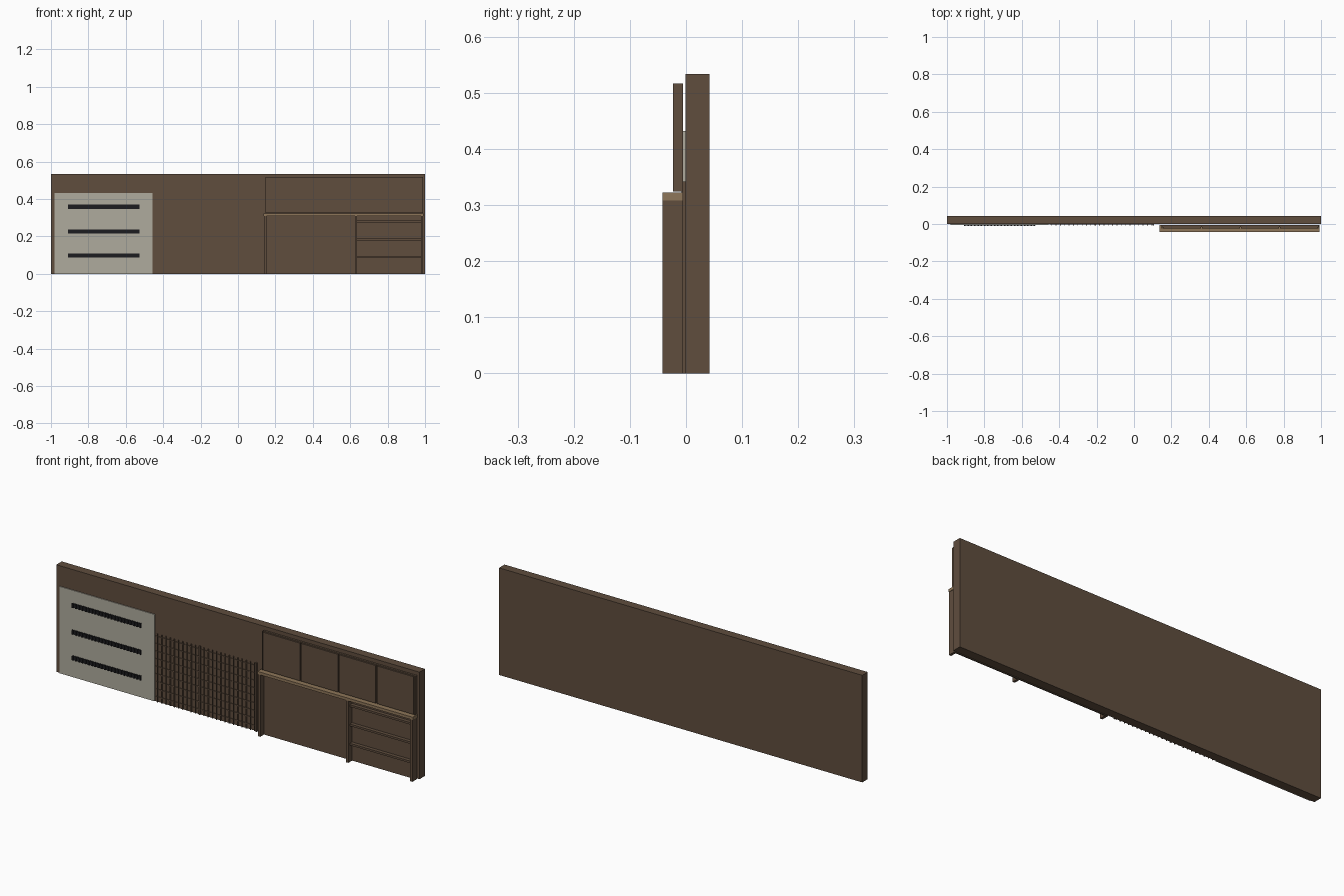
import bpy
import bmesh

old = bpy.data.objects.get("Cube")
if old:
    bpy.data.objects.remove(old, do_unlink=True)


def material(name, r, g, b):
    m = bpy.data.materials.new(name)
    m.use_nodes = True
    m.diffuse_color = (r, g, b, 1)
    bsdf = m.node_tree.nodes["Principled BSDF"]
    bsdf.inputs["Base Color"].default_value = (r, g, b, 1)
    bsdf.inputs["Roughness"].default_value = 0.8
    return m


WOOD = material("brown wood", 0.115, 0.075, 0.048)
OAK = material("pale oak", 0.27, 0.18, 0.10)
BOARD = material("warm grey board", 0.43, 0.41, 0.34)
BLACK = material("black metal", 0.012, 0.012, 0.014)


def boxes(name, mat, spans):
    """One object made of boxes, each given as x, y and z spans."""
    bm = bmesh.new()
    for xs, ys, zs in spans:
        verts = bmesh.ops.create_cube(bm, size=1)["verts"]
        for v in verts:
            for i, (lo, hi) in enumerate((xs, ys, zs)):
                v.co[i] = hi if v.co[i] > 0 else lo
    mesh = bpy.data.meshes.new(name)
    bm.to_mesh(mesh)
    bm.free()
    mesh.materials.append(mat)
    obj = bpy.data.objects.new(name, mesh)
    bpy.context.collection.objects.link(obj)
    return obj


def steps(lo, hi, count):
    return [lo + (hi - lo) * i / (count - 1) for i in range(count)]


TOP = 0.533
FRONT = -0.042
BACK = -0.005

# Wall slab and display board
boxes("wall_panel", WOOD, [((-1, 1), (-0.001, 0.042), (0, TOP))])
boxes("display_board", BOARD, [((-0.98, -0.456), (-0.005, -0.001), (0, 0.432))])

# Three hook rails on the board
for n, z in enumerate((0.097, 0.225, 0.358), 1):
    boxes(f"hook_rail_{n}", BLACK,
          [((-0.91, -0.527), (-0.007, BACK), (z - 0.011, z + 0.011))])
    boxes(f"rail_hooks_{n}", BLACK,
          [((x - 0.004, x + 0.004), (-0.011, -0.007), (z - 0.011, z + 0.009))
           for x in steps(-0.905, -0.532, 22)])

# Lattice of slats with its taller end posts
boxes("lattice_uprights", WOOD,
      [((x - 0.002, x + 0.002), (-0.007, -0.003), (0, 0.34))
       for x in steps(-0.44, 0.095, 24)])
boxes("lattice_rails", WOOD,
      [((-0.452, 0.105), (-0.004, -0.001), (z - 0.002, z + 0.002))
       for z in steps(0.025, 0.325, 9)])
boxes("lattice_posts", WOOD,
      [((x - 0.004, x + 0.004), (-0.008, -0.001), (0, 0.342))
       for x in (-0.208, 0.104)])

# Base unit: back, uprights, worktop and open shelves
boxes("base_back_panel", WOOD, [((0.14, 0.99), (-0.012, BACK), (0, 0.308))])
boxes("base_uprights", WOOD,
      [((x - 0.006, x + 0.006), (FRONT, -0.012), (0, 0.308))
       for x in (0.146, 0.631, 0.984)])
boxes("worktop", OAK, [((0.137, 0.992), (FRONT, BACK), (0.308, 0.322))])
boxes("base_shelves", WOOD,
      [((0.637, 0.978), (-0.03, -0.012), (z - 0.005, z + 0.005))
       for z in (0.088, 0.184, 0.28)])

# Wall cupboard with four doors
boxes("cupboard_body", WOOD, [((0.15, 0.99), (-0.015, BACK), (0.324, 0.516))])
boxes("cupboard_frame", WOOD,
      [((0.148, 0.152), (-0.023, BACK), (0.324, 0.516)),
       ((0.986, 0.99), (-0.023, BACK), (0.324, 0.516))])
edges = steps(0.152, 0.986, 5)
for n, (a, b) in enumerate(zip(edges, edges[1:]), 1):
    boxes(f"cupboard_door_{n}", WOOD,
          [((a + 0.003, b - 0.003), (-0.023, -0.015), (0.326, 0.514))])
